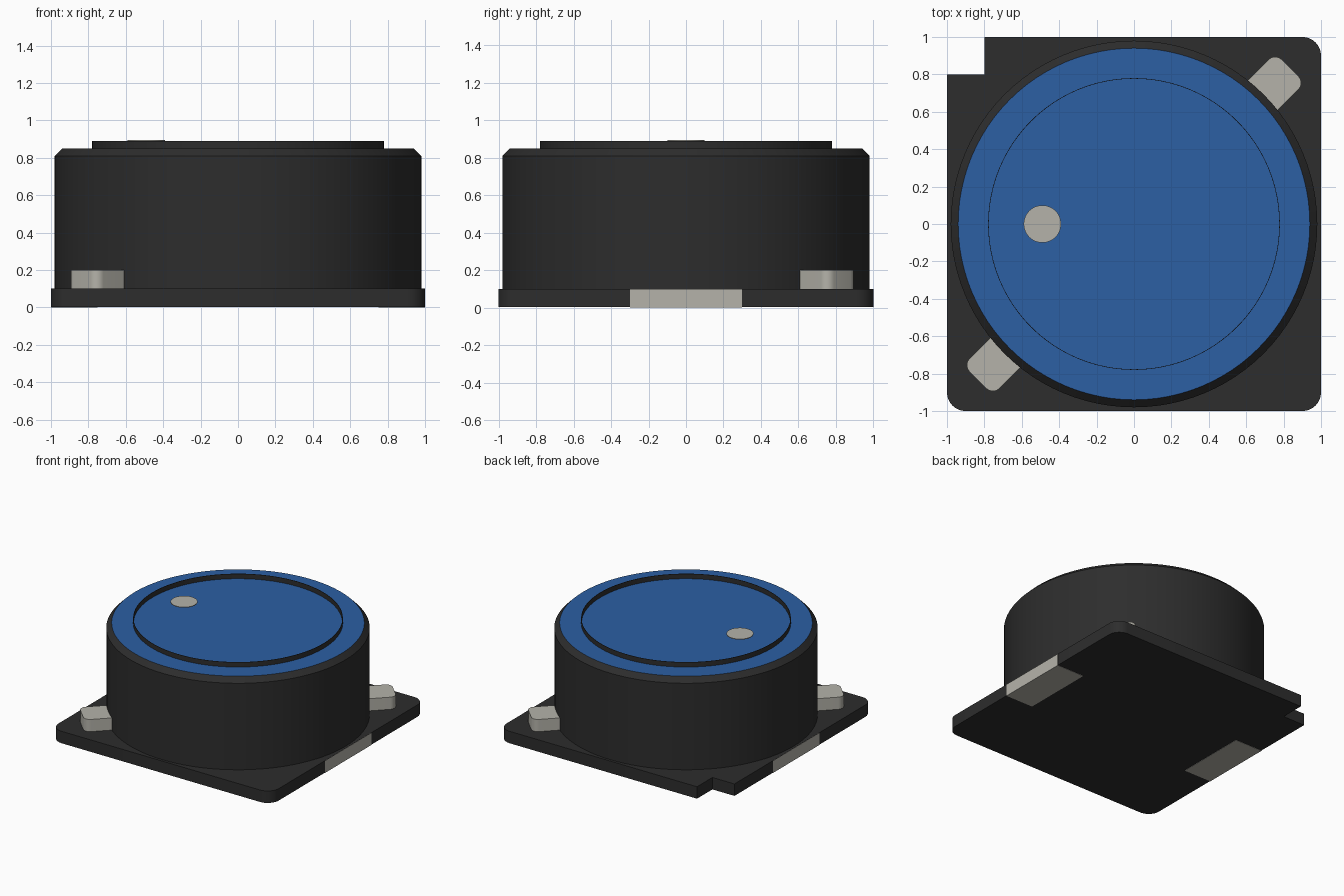
import bpy, bmesh, math

cube = bpy.data.objects.get("Cube")
if cube:
    bpy.data.objects.remove(cube, do_unlink=True)


def material(name, rgb):
    m = bpy.data.materials.new(name)
    m.use_nodes = True
    m.diffuse_color = (*rgb, 1)
    m.node_tree.nodes["Principled BSDF"].inputs["Base Color"].default_value = (*rgb, 1)
    return m


black = material("black plastic", (0.026, 0.026, 0.026))
blue = material("blue top", (0.025, 0.115, 0.37))
metal = material("pale metal", (0.46, 0.45, 0.40))


def finish(name, bm, *mats):
    bmesh.ops.recalc_face_normals(bm, faces=bm.faces)
    mesh = bpy.data.meshes.new(name)
    bm.to_mesh(mesh)
    bm.free()
    obj = bpy.data.objects.new(name, mesh)
    bpy.context.collection.objects.link(obj)
    for m in mats:
        mesh.materials.append(m)
    bpy.ops.object.select_all(action='DESELECT')
    obj.select_set(True)
    bpy.context.view_layer.objects.active = obj
    bpy.ops.object.shade_smooth_by_angle(angle=math.radians(30))
    return obj


def prism(name, outline, z0, z1, mat):
    """Closed outline extruded from z0 to z1."""
    bm = bmesh.new()
    face = bm.faces.new([bm.verts.new((x, y, z0)) for x, y in outline])
    top = bmesh.ops.extrude_face_region(bm, geom=[face])["geom"]
    for v in top:
        if isinstance(v, bmesh.types.BMVert):
            v.co.z = z1
    return finish(name, bm, mat)


def lathe(profile, closed=False, segments=96):
    """Rings from (radius, z) pairs; open profiles are capped at both ends."""
    bm = bmesh.new()
    rings = []
    for r, z in profile:
        rings.append([bm.verts.new((r * math.cos(2 * math.pi * i / segments),
                                    r * math.sin(2 * math.pi * i / segments), z))
                      for i in range(segments)])
    pairs = list(zip(rings, rings[1:]))
    if closed:
        pairs.append((rings[-1], rings[0]))
    else:
        bm.faces.new(rings[0])
        bm.faces.new(rings[-1])
    for a, b in pairs:
        for i in range(segments):
            j = (i + 1) % segments
            bm.faces.new((a[i], a[j], b[j], b[i]))
    return bm


def arc(cx, cy, r, start, steps=8):
    """Quarter circle of points, counter-clockwise from start degrees."""
    return [(cx + r * math.cos(math.radians(start + 90 * i / steps)),
             cy + r * math.sin(math.radians(start + 90 * i / steps)))
            for i in range(steps + 1)]


# Base plate: three rounded corners and one square notch
base = arc(0.9, 0.9, 0.1, 0)
base += [(-0.8, 1), (-0.8, 0.8), (-1, 0.8)]
base += arc(-0.9, -0.9, 0.1, 180) + arc(0.9, -0.9, 0.1, 270)
prism("base_plate", base, 0.002, 0.1, black)

# Round body with chamfered rim and blue top face
bm = lathe([(0.98, 0.09), (0.98, 0.81), (0.94, 0.85)])
for f in bm.faces:
    f.material_index = int(f.calc_center_median().z > 0.845)
finish("body", bm, black, blue)

# Thin raised ring on the top
bm = lathe([(0.78, 0.849), (0.78, 0.89), (0.777, 0.89), (0.777, 0.849)], closed=True)
finish("top_ring", bm, black)

# Orientation dot, level with the ring
bm = lathe([(0.1, 0.889), (0.1, 0.894)], segments=48)
bmesh.ops.translate(bm, verts=bm.verts, vec=(-0.49, 0, 0))
finish("marker_dot", bm, metal)

for side, label in ((1, "left"), (-1, "right")):
    # Flush solder terminal in the side of the base
    xs = (side * 0.75, side * 1.001)
    prism(label + "_terminal",
          [(xs[0], -0.3), (xs[1], -0.3), (xs[1], 0.3), (xs[0], 0.3)], 0, 0.0995, metal)

    # Corner clip along the diagonal, with a rounded outer end
    along = [(0.9, -0.113)] + arc(1.13, -0.063, 0.05, 270) + arc(1.13, 0.063, 0.05, 0)
    along.append((0.9, 0.113))
    s = side * math.sqrt(0.5)
    prism(label + "_corner_clip",
          [((d - w) * s, (d + w) * s) for d, w in along], 0.1, 0.2, metal)
